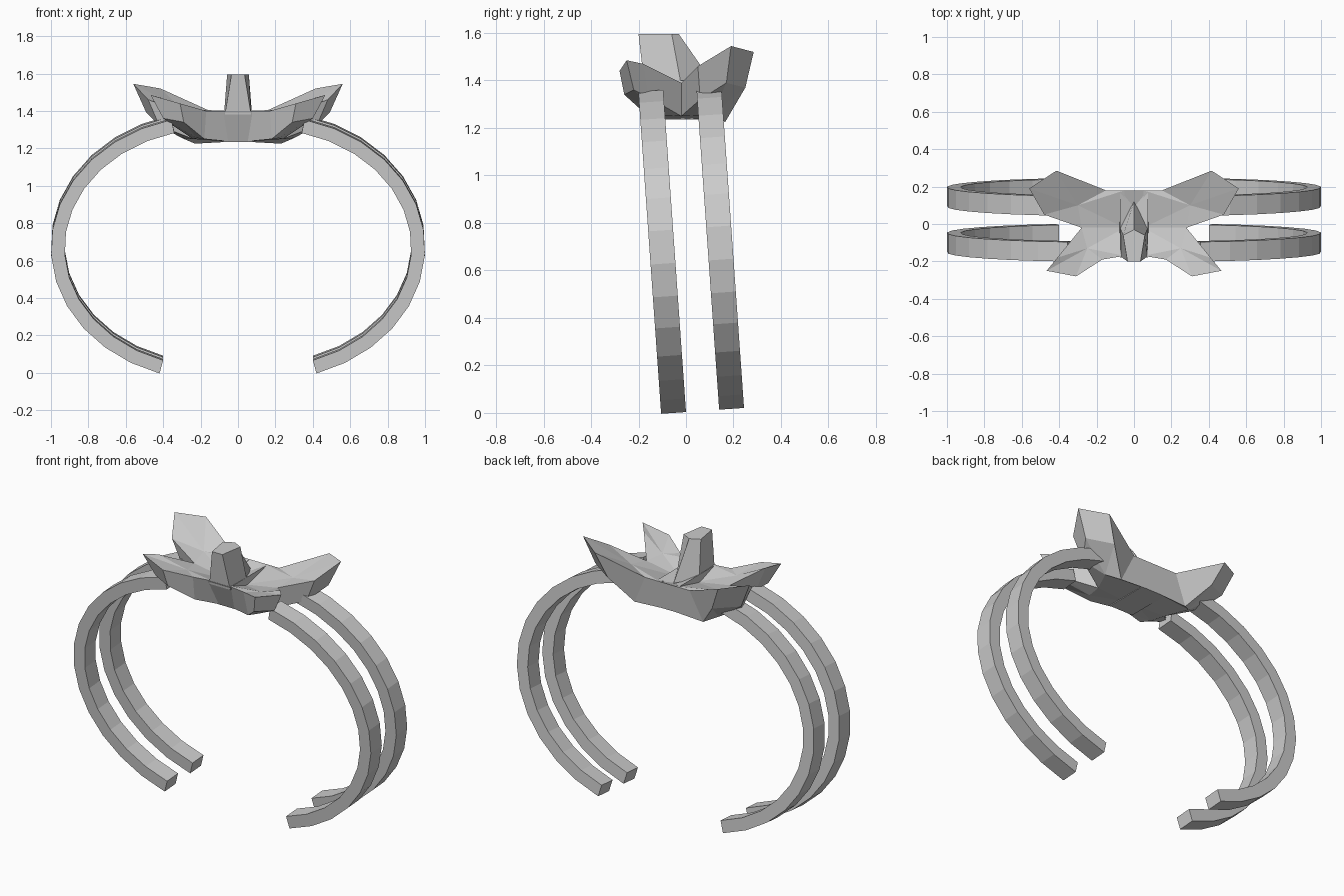
import bpy, bmesh
from math import sin, cos, radians, hypot

if "Cube" in bpy.data.objects:
    bpy.data.objects.remove(bpy.data.objects["Cube"])


def make_object(name, bm):
    bmesh.ops.recalc_face_normals(bm, faces=bm.faces)
    if bm.calc_volume(signed=True) < 0:
        bmesh.ops.reverse_faces(bm, faces=bm.faces)
    me = bpy.data.meshes.new(name)
    bm.to_mesh(me)
    bm.free()
    ob = bpy.data.objects.new(name, me)
    bpy.context.collection.objects.link(ob)
    return ob


def mirror_x(ob):
    m = ob.modifiers.new("Mirror", "MIRROR")
    m.use_mirror_merge = False


def loft(name, rings, caps=(None, None)):
    """Skin closed rings; a cap may be a centre point to fan to."""
    bm = bmesh.new()
    vs = [[bm.verts.new(p) for p in r] for r in rings]
    n = len(vs[0])
    for a, b in zip(vs, vs[1:]):
        for i in range(n):
            j = (i + 1) % n
            bm.faces.new((a[i], a[j], b[j], b[i]))
    for ring, c in ((vs[0], caps[0]), (vs[-1], caps[1])):
        if c is None:
            bm.faces.new(ring)
        else:
            v = bm.verts.new(c)
            for i in range(n):
                bm.faces.new((ring[i], ring[(i + 1) % n], v))
    return make_object(name, bm)


# Two leaning open bands, each half an elliptical arc of even thickness
TILT = radians(4.05)
SEG = 13
CX, CZ, RX, RZ, THICK = .15, .672, .85, .709, .073


def band(name, y0, y1):
    rings = []
    for i in range(SEG + 1):
        a = radians(-71.5 + 147.5 * i / SEG)
        nx, nz = cos(a) / RX, sin(a) / RZ
        n = hypot(nx, nz)
        ring = []
        for t, y in ((0, y0), (0, y1), (THICK, y1), (THICK, y0)):
            x = CX + RX * cos(a) - t * nx / n
            z = CZ + RZ * sin(a) - t * nz / n
            ring.append((x, y * cos(TILT) - z * sin(TILT),
                         .004 + y * sin(TILT) + z * cos(TILT)))
        rings.append(ring)
    mirror_x(loft(name, rings))


band("front_band", -.105, 0)
band("rear_band", .14, .245)

# Faceted butterfly wings: upper outline, lower outline, creased centre
rear_top = [(.05, .18, 1.40), (.15, .18, 1.40), (.415, .285, 1.52),
            (.56, .19, 1.545), (.48, .05, 1.46), (.28, -.02, 1.39),
            (.05, -.02, 1.35)]
rear_low = [(.05, .165, 1.235), (.23, .165, 1.225), (.35, .25, 1.37),
            (.49, .17, 1.39), (.42, .06, 1.32), (.24, -.02, 1.25),
            (.05, -.02, 1.237)]
mirror_x(loft("rear_wing", [rear_low, rear_top],
              ((.3, .11, 1.255), (.3, .1, 1.41))))

front_top = [(.05, -.02, 1.35), (.28, -.02, 1.39), (.41, -.18, 1.47),
             (.467, -.25, 1.485), (.31, -.28, 1.44), (.17, -.19, 1.40),
             (.05, -.17, 1.40)]
front_low = [(.05, -.02, 1.237), (.24, -.02, 1.25), (.36, -.16, 1.33),
             (.40, -.22, 1.36), (.29, -.26, 1.34), (.18, -.16, 1.25),
             (.05, -.11, 1.237)]
mirror_x(loft("front_wing", [front_low, front_top],
              ((.22, -.12, 1.255), (.25, -.13, 1.40))))

# Central body under the pillar
loft("body", [
    [(-.08, -.11, 1.235), (.08, -.11, 1.235), (.08, .165, 1.235), (-.08, .165, 1.235)],
    [(-.075, -.18, 1.40), (.075, -.18, 1.40), (.075, .18, 1.40), (-.075, .18, 1.40)],
], (None, (0, .09, 1.37)))

# Upright pillar with a pointed back
loft("pillar", [
    [(-.07, -.175, 1.38), (.07, -.175, 1.38), (.075, -.02, 1.38), (0, .12, 1.38), (-.075, -.02, 1.38)],
    [(-.035, -.2, 1.595), (.035, -.2, 1.595), (.058, -.06, 1.595), (0, -.03, 1.595), (-.058, -.06, 1.595)],
])
